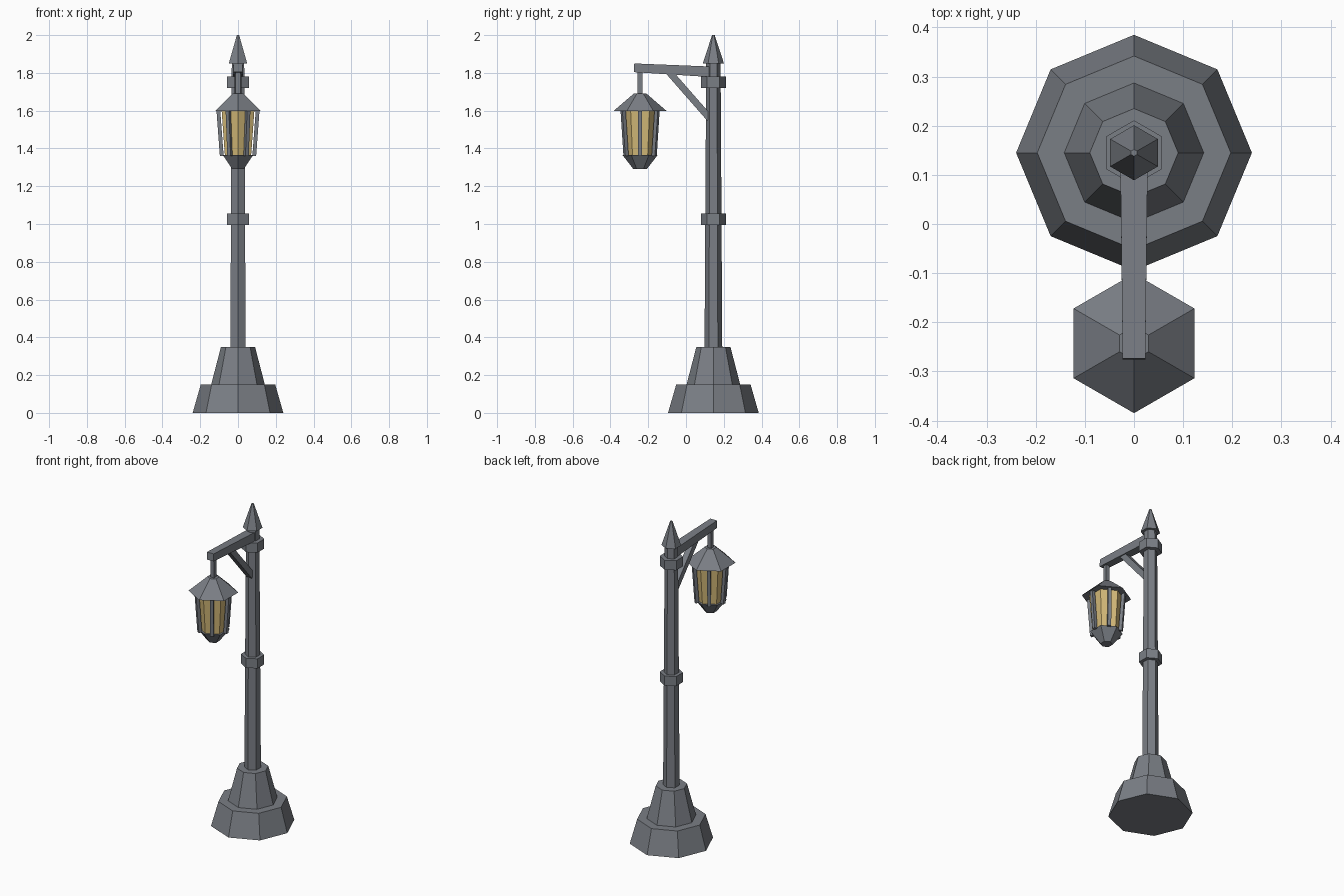
import bpy, bmesh, math
from mathutils import Vector

if "Cube" in bpy.data.objects:
    bpy.data.objects.remove(bpy.data.objects["Cube"])

PY, LY = 0.145, -0.243      # post and lantern centres along y


def mat(name, col):
    m = bpy.data.materials.new(name)
    m.diffuse_color = (*col, 1)
    m.use_nodes = True
    m.node_tree.nodes["Principled BSDF"].inputs["Base Color"].default_value = m.diffuse_color
    return m


IRON = mat("grey iron", (0.195, 0.21, 0.235))
GLASS = mat("amber glass", (0.66, 0.49, 0.19))


def finish(bm, name, m):
    bmesh.ops.recalc_face_normals(bm, faces=bm.faces)
    me = bpy.data.meshes.new(name)
    bm.to_mesh(me)
    bm.free()
    me.materials.append(m)
    ob = bpy.data.objects.new(name, me)
    bpy.context.collection.objects.link(ob)
    return ob


def lathe(name, y, profile, n=6, m=IRON):
    """Faceted solid of (radius, z) rings, with corners on the y axis."""
    bm = bmesh.new()
    rings = []
    for r, z in profile:
        rings.append([bm.verts.new((r * math.cos(a), y + r * math.sin(a), z))
                      for a in (math.pi / 2 + 2 * math.pi * i / n for i in range(n))])
    for a, b in zip(rings, rings[1:]):
        for i in range(n):
            j = (i + 1) % n
            bm.faces.new((a[i], a[j], b[j], b[i]))
    bm.faces.new(rings[0])
    bm.faces.new(rings[-1])
    return finish(bm, name, m)


def bar(name, p, q, w0, w1, side=(1, 0, 0)):
    """Square tapered bar from p to q."""
    p, q, s = Vector(p), Vector(q), Vector(side)
    u = (q - p).cross(s).normalized()
    bm = bmesh.new()
    ends = [[bm.verts.new(c + s * (w * i / 2) + u * (w * j / 2))
             for i, j in ((-1, -1), (1, -1), (1, 1), (-1, 1))]
            for c, w in ((p, w0), (q, w1))]
    a, b = ends
    for i in range(4):
        j = (i + 1) % 4
        bm.faces.new((a[i], a[j], b[j], b[i]))
    bm.faces.new(a)
    bm.faces.new(b)
    return finish(bm, name, IRON)


# Stepped octagonal base
lathe("base", PY, [(0.24, 0), (0.197, 0.15), (0.142, 0.15), (0.09, 0.35)], 8)

# Post with two collars and a pointed finial
lathe("post", PY, [(0.047, 0.34), (0.038, 1.86)])
for name, z in (("middle_collar", 0.995), ("upper_collar", 1.72)):
    lathe(name, PY, [(0.066, z), (0.066, z + 0.06)])
lathe("finial", PY, [(0.056, 1.85), (0.007, 2.0)])

# Arm, diagonal brace and hanger
bar("arm", (0, PY, 1.805), (0, -0.275, 1.827), 0.056, 0.046)
bar("brace", (0, 0.125, 1.56), (0, -0.09, 1.805), 0.036, 0.036)
bar("hanger", (0, LY, 1.68), (0, LY, 1.815), 0.026, 0.026)

# Lantern
lathe("lantern_roof", LY, [(0.142, 1.597), (0.034, 1.69)])
lathe("lantern_glass", LY, [(0.08, 1.36), (0.1, 1.6)], m=GLASS)
lathe("lantern_bottom", LY, [(0.035, 1.29), (0.093, 1.365)])
for k in range(6):
    a = k * math.pi / 3
    c, s = math.cos(a), math.sin(a)
    bar(f"lantern_rib_{k + 1}", (0.086 * c, LY + 0.086 * s, 1.36),
        (0.104 * c, LY + 0.104 * s, 1.602), 0.02, 0.02, (-s, c, 0))
